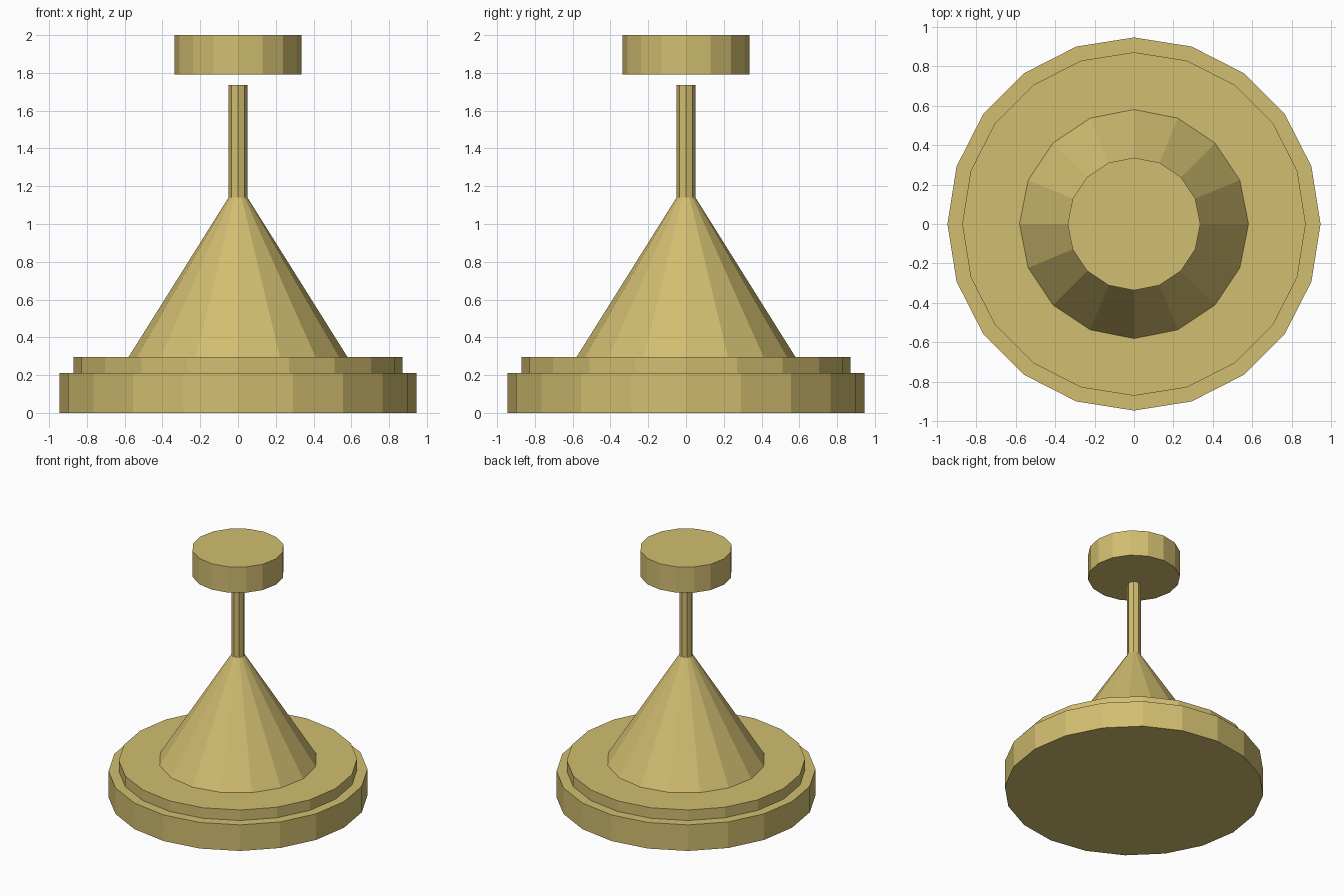
import bpy

cube = bpy.data.objects.get("Cube")
if cube:
    bpy.data.objects.remove(cube, do_unlink=True)

# Single brass colour
BRASS = (0.64, 0.51, 0.163, 1.0)
brass = bpy.data.materials.new("brass")
brass.use_nodes = True
brass.diffuse_color = BRASS
shader = next(n for n in brass.node_tree.nodes if n.type == "BSDF_PRINCIPLED")
shader.inputs["Base Color"].default_value = BRASS


def turned_part(name, sides, bottom, top, radius, top_radius=None):
    """Flat-faced upright drum, or a tapered one if top_radius is given."""
    bpy.ops.mesh.primitive_cone_add(
        vertices=sides,
        radius1=radius,
        radius2=radius if top_radius is None else top_radius,
        depth=top - bottom,
        location=(0, 0, (bottom + top) / 2),
    )
    part = bpy.context.object
    part.name = name
    part.data.materials.append(brass)
    return part


# Stepped round base
turned_part("base_plate", 20, 0, 0.21, 0.945)
turned_part("base_step", 20, 0.21, 0.295, 0.87)

# Tapered body and thin stem
turned_part("cone_body", 16, 0.295, 1.14, 0.58, 0.05)
turned_part("stem", 8, 1.14, 1.735, 0.05)

# Cap floating just above the stem
turned_part("top_cap", 16, 1.792, 2.0, 0.336)
